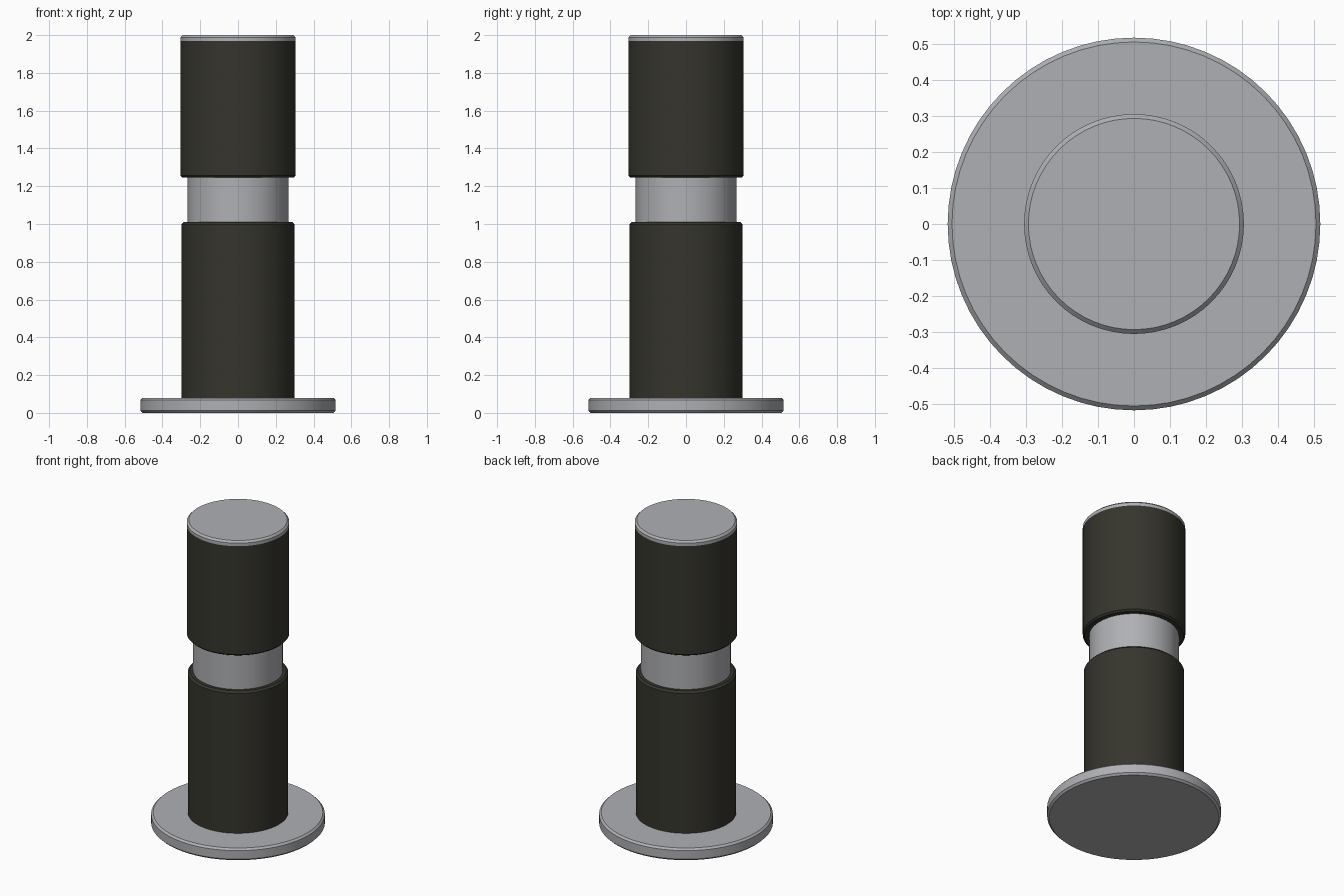
import bpy
import bmesh
import math

if "Cube" in bpy.data.objects:
    bpy.data.objects.remove(bpy.data.objects["Cube"])

SIDES = 64


def material(name, rgb):
    m = bpy.data.materials.new(name)
    m.diffuse_color = (*rgb, 1.0)
    m.use_nodes = True
    m.node_tree.nodes["Principled BSDF"].inputs["Base Color"].default_value = m.diffuse_color
    return m


metal = material("grey_metal", (0.43, 0.435, 0.455))
grip = material("dark_olive", (0.036, 0.035, 0.026))


def lathe(name, profile, mat):
    """Revolve (radius, z) points around the z axis; radius 0 closes an end."""
    bm = bmesh.new()
    verts = [bm.verts.new((r, 0, z)) for r, z in profile]
    edges = [bm.edges.new(p) for p in zip(verts, verts[1:])]
    bmesh.ops.spin(bm, geom=verts + edges, cent=(0, 0, 0), axis=(0, 0, 1),
                   angle=math.tau, steps=SIDES, use_merge=True)
    bmesh.ops.remove_doubles(bm, verts=bm.verts, dist=1e-5)
    bmesh.ops.recalc_face_normals(bm, faces=bm.faces)
    mesh = bpy.data.meshes.new(name)
    bm.to_mesh(mesh)
    bm.free()
    mesh.materials.append(mat)
    obj = bpy.data.objects.new(name, mesh)
    bpy.context.collection.objects.link(obj)
    bpy.ops.object.select_all(action='DESELECT')
    obj.select_set(True)
    bpy.context.view_layer.objects.active = obj
    bpy.ops.object.shade_smooth_by_angle(angle=math.radians(30))
    return obj


def disc(name, radius, z0, z1, bevel_low, bevel_high, mat):
    """Closed cylinder with chamfered rims."""
    points = [(0, z0), (radius - bevel_low, z0)]
    if bevel_low:
        points.append((radius, z0 + bevel_low))
    points.append((radius, z1 - bevel_high))
    if bevel_high:
        points.append((radius - bevel_high, z1))
    points.append((0, z1))
    return lathe(name, points, mat)


# Round base plate
disc("base_plate", 0.517, 0.0, 0.08, 0.012, 0.012, metal)
# Lower dark sleeve
disc("lower_sleeve", 0.299, 0.08, 1.01, 0.0, 0.012, grip)
# Metal neck showing between the sleeves
disc("neck", 0.267, 1.01, 1.247, 0.0, 0.0, metal)
# Upper dark sleeve
disc("upper_sleeve", 0.305, 1.247, 1.968, 0.01, 0.0, grip)
# Metal cap on top
disc("top_cap", 0.305, 1.968, 2.0, 0.0, 0.012, metal)
